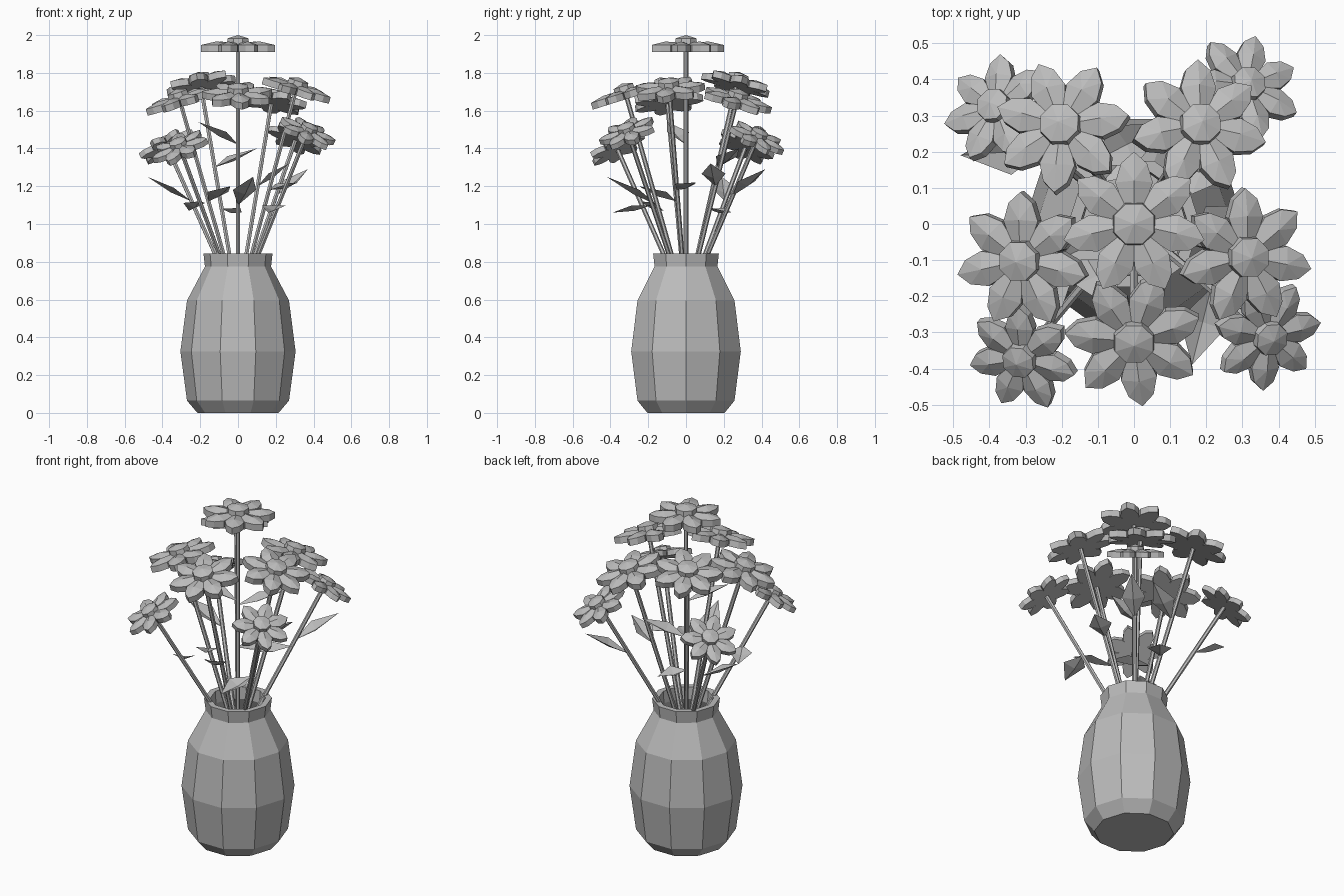
import bpy, bmesh, math
from mathutils import Vector, Matrix

if "Cube" in bpy.data.objects:
    bpy.data.objects.remove(bpy.data.objects["Cube"])

# The whole model is one plain neutral grey
GREY = bpy.data.materials.new("plain grey")
GREY.diffuse_color = (0.5, 0.5, 0.5, 1)
GREY.use_nodes = True
GREY.node_tree.nodes["Principled BSDF"].inputs["Base Color"].default_value = GREY.diffuse_color


def finish(name, bm, fix_normals=True):
    if fix_normals:
        bmesh.ops.recalc_face_normals(bm, faces=bm.faces)
    me = bpy.data.meshes.new(name)
    bm.to_mesh(me)
    bm.free()
    me.materials.append(GREY)
    ob = bpy.data.objects.new(name, me)
    bpy.context.collection.objects.link(ob)
    return ob


def lathe(name, profile, sides):
    """Spin (radius, z) points into a closed-ended shell."""
    bm = bmesh.new()
    rings = []
    for r, z in profile:
        rings.append([bm.verts.new((r * math.cos(2 * math.pi * i / sides),
                                    r * math.sin(2 * math.pi * i / sides), z))
                      for i in range(sides)])
    for a, b in zip(rings, rings[1:]):
        for i in range(sides):
            j = (i + 1) % sides
            bm.faces.new((a[i], a[j], b[j], b[i]))
    bm.faces.new(rings[0][::-1])
    bm.faces.new(rings[-1])
    return finish(name, bm)


# Vase: ten-sided outer wall, rim, then the inner wall down to the inside floor
lathe("vase", [(0.215, 0), (0.27, 0.065), (0.305, 0.325), (0.27, 0.595),
               (0.175, 0.775), (0.183, 0.845), (0.15, 0.845), (0.145, 0.775),
               (0.24, 0.58), (0.275, 0.325), (0.235, 0.08)], 10)


def stem(name, start, end, radius=0.012, sides=6):
    bm = bmesh.new()
    d = end - start
    rot = Vector((0, 0, 1)).rotation_difference(d).to_matrix().to_4x4()
    bmesh.ops.create_cone(bm, cap_ends=True, segments=sides, radius1=radius,
                          radius2=radius, depth=d.length,
                          matrix=Matrix.Translation((start + end) / 2) @ rot)
    finish(name, bm)


def flower_head(name, centre, normal, radius, phase, petals=7):
    bm = bmesh.new()
    s = radius / 0.2
    # Thick pointed petals with a raised ridge along the middle
    outline = [(0.03, -0.022), (0.115, -0.052), (0.168, -0.036), (0.2, 0),
               (0.168, 0.036), (0.115, 0.052), (0.03, 0.022)]
    for p in range(petals):
        a = math.radians(phase) + 2 * math.pi * p / petals
        ca, sa = math.cos(a), math.sin(a)

        def vert(x, y, z):
            return bm.verts.new((s * (x * ca - y * sa), s * (x * sa + y * ca), s * z))
        low = [vert(x, y, 0.0) for x, y in outline]
        top = [vert(x, y, 0.038) for x, y in outline]
        mid, root = vert(0.12, 0, 0.056), vert(0.03, 0, 0.05)
        n = len(outline)
        bm.faces.new(low[::-1])
        for i in range(n - 1):
            bm.faces.new((low[i], low[i + 1], top[i + 1], top[i]))
        bm.faces.new((low[6], low[0], top[0], root, top[6]))
        bm.faces.new((root, top[0], top[1], mid))
        bm.faces.new((root, mid, top[5], top[6]))
        for i in range(1, 5):
            bm.faces.new((mid, top[i], top[i + 1]))
    # Eight-sided centre with a shallow point
    rings = [[bm.verts.new((s * r * math.cos(math.pi * (i + 0.5) / 4),
                            s * r * math.sin(math.pi * (i + 0.5) / 4), s * z))
              for i in range(8)] for r, z in ((0.05, 0), (0.063, 0.04), (0.06, 0.073))]
    apex = bm.verts.new((0, 0, s * 0.09))
    bm.faces.new(rings[0][::-1])
    for i in range(8):
        j = (i + 1) % 8
        for a, b in zip(rings, rings[1:]):
            bm.faces.new((a[i], a[j], b[j], b[i]))
        bm.faces.new((rings[2][i], rings[2][j], apex))
    rot = Vector((0, 0, 1)).rotation_difference(normal).to_matrix().to_4x4()
    bm.transform(Matrix.Translation(centre) @ rot @ Matrix.Translation((0, 0, -0.03 * s)))
    finish(name, bm)


def leaf(name, base, tip):
    """Folded diamond blade from the stem to its tip."""
    bm = bmesh.new()
    d = tip - base
    side = d.cross(Vector((0, 0, 1))).normalized()
    up = side.cross(d).normalized()
    mid = base + d * 0.45
    b, t = bm.verts.new(base), bm.verts.new(tip)
    m = bm.verts.new(mid - up * 0.012)
    l = bm.verts.new(mid - side * 0.064 + up * 0.015)
    r = bm.verts.new(mid + side * 0.064 + up * 0.015)
    for f in ((b, r, m), (r, t, m), (b, m, l), (m, t, l)):
        bm.faces.new(f)
    finish(name, bm, False)


# Flowers: head centre, head radius, petal phase, then leaves (height on stem, tip)
ROOT = Vector((0, 0, 0.57))
flowers = [
    ((0, 0, 1.94), 0.200, 90, [(1.42, (-0.21, -0.10, 1.54))]),
    ((0, -0.32, 1.69), 0.192, 20, [(1.10, (0.08, -0.42, 1.25))]),
    ((-0.31, -0.10, 1.66), 0.190, 90, [(1.12, (-0.04, -0.25, 1.20))]),
    ((0.31, -0.09, 1.72), 0.190, 92, [(1.18, (0.32, 0.05, 1.22))]),
    ((0.18, 0.27, 1.66), 0.190, 90, [(1.20, (0.27, 0.13, 1.32))]),
    ((-0.20, 0.27, 1.75), 0.190, 8, [(1.30, (0.10, 0.28, 1.40)),
                                     (1.08, (0.02, 0.24, 1.06))]),
    ((0.31, 0.38, 1.46), 0.158, 25, [(1.15, (0.37, 0.42, 1.29))]),
    ((-0.38, 0.32, 1.42), 0.158, 90, [(1.12, (-0.48, 0.19, 1.25))]),
    ((-0.31, -0.37, 1.41), 0.158, -65, [(1.12, (-0.26, -0.12, 1.07))]),
    ((0.37, -0.31, 1.49), 0.158, 11, [(1.10, (0.16, -0.39, 1.06))]),
]
for i, (c, radius, phase, leaves) in enumerate(flowers, 1):
    c = Vector(c)
    d = c - ROOT
    normal = Vector((d.x * 1.1, d.y * 1.1, d.z)).normalized()
    at = lambda z: ROOT + d * ((z - ROOT.z) / d.z)
    stem(f"stem_{i}", at(0.45), c - normal * 0.015)
    flower_head(f"flower_head_{i}", c, normal, radius, phase)
    for k, (z, tip) in enumerate(leaves, 1):
        leaf(f"leaf_{i}_{k}", at(z), Vector(tip))
